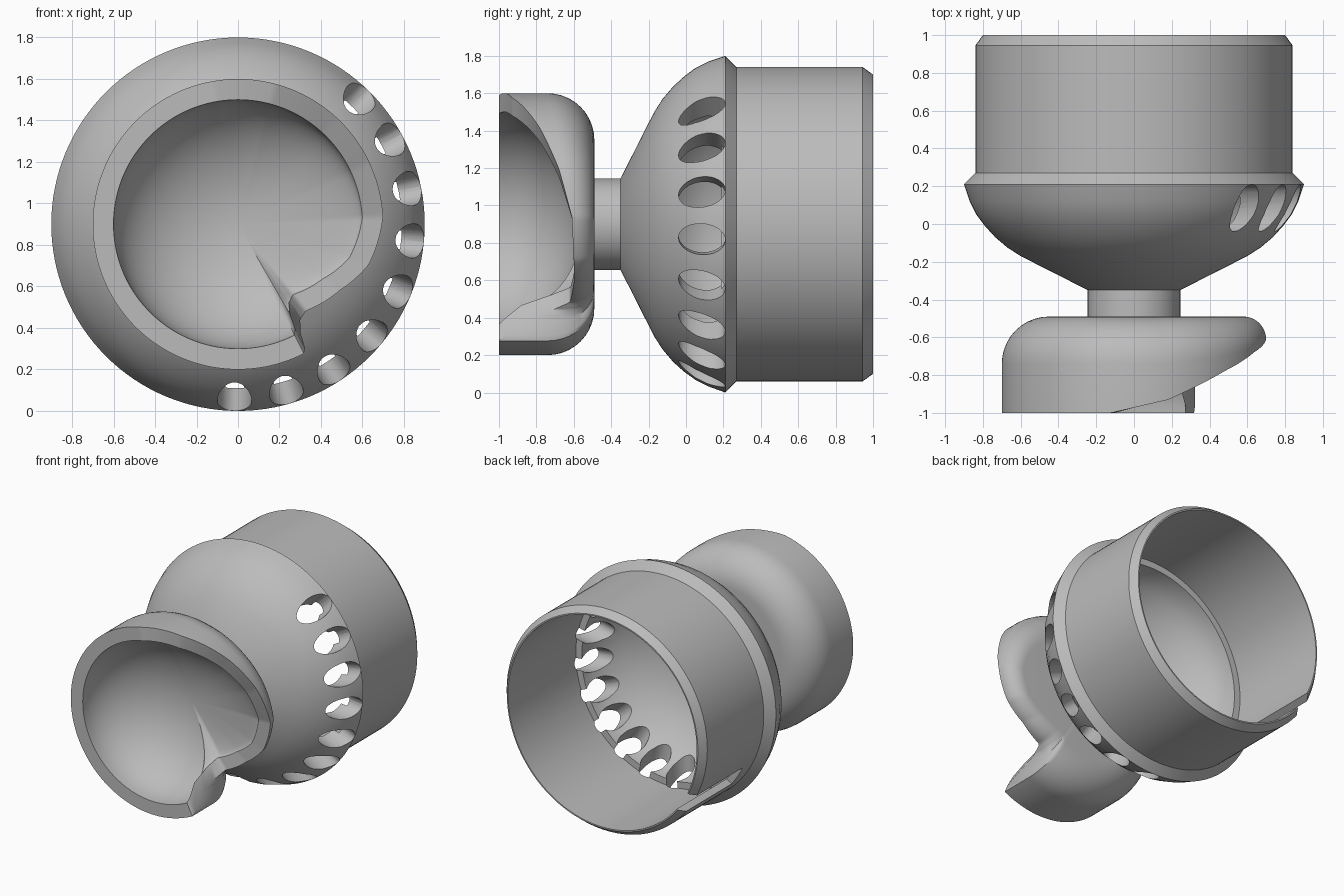
import bpy, bmesh
from math import sin, cos, pi, radians, sqrt
from mathutils import Matrix, Vector

if "Cube" in bpy.data.objects:
    bpy.data.objects.remove(bpy.data.objects["Cube"])

AXIS_Z = 0.9
gray = bpy.data.materials.new("plain gray")
gray.use_nodes = True
gray.diffuse_color = (0.5, 0.5, 0.5, 1)
gray.node_tree.nodes["Principled BSDF"].inputs["Base Color"].default_value = (0.5, 0.5, 0.5, 1)


def finish(name, bm, angle=30):
    bmesh.ops.remove_doubles(bm, verts=bm.verts, dist=1e-5)
    bmesh.ops.recalc_face_normals(bm, faces=bm.faces)
    mesh = bpy.data.meshes.new(name)
    bm.to_mesh(mesh)
    bm.free()
    mesh.materials.append(gray)
    ob = bpy.data.objects.new(name, mesh)
    bpy.context.collection.objects.link(ob)
    smooth(ob, angle)
    return ob


def smooth(ob, angle):
    bpy.ops.object.select_all(action='DESELECT')
    ob.select_set(True)
    bpy.context.view_layer.objects.active = ob
    bpy.ops.object.shade_smooth_by_angle(angle=radians(angle))


def sweep(name, profile_at, steps, closed=False, angle=30):
    """Turn a profile of (radius, y) points, which may vary by angle, about the y axis."""
    bm = bmesh.new()
    rings = []
    for i in range(steps):
        a = 2 * pi * i / steps
        rings.append([bm.verts.new((r * cos(a), y, AXIS_Z + r * sin(a)))
                      for r, y in profile_at(a)])
    count = len(rings[0])
    for i in range(steps):
        p, q = rings[i], rings[(i + 1) % steps]
        for j in range(count if closed else count - 1):
            k = (j + 1) % count
            bm.faces.new((p[j], p[k], q[k], q[j]))
    return finish(name, bm, angle)


# Housing: open sleeve at the back, dome at the front
outer = [(0.80, 1), (0.84, 0.945), (0.84, 0.27), (0.90, 0.21), (0.87, 0.12), (0.835, 0.05),
         (0.79, -0.01), (0.735, -0.07), (0.67, -0.125), (0.60, -0.17), (0.245, -0.35), (0, -0.35)]
inner = [(0, -0.28), (0.25, -0.27), (0.45, -0.19), (0.60, -0.09), (0.69, 0.02),
         (0.73, 0.11), (0.74, 0.19), (0.79, 0.19), (0.79, 1)]
housing = sweep("housing", lambda a: outer + inner, 128, closed=True)

# Cutters: a row of oval vents and one slot in the sleeve
bm = bmesh.new()
for i in range(9):
    turn = Matrix.Rotation(-radians(46 - i * 360 / 21), 4, 'Y')
    place = Matrix.Translation((0, 0, AXIS_Z)) @ turn @ Matrix.Translation((0.8, 0.085, 0))
    shape = Matrix.Diagonal((1, 0.125, 0.083, 1)) @ Matrix.Rotation(pi / 2, 4, 'Y')
    bmesh.ops.create_cone(bm, cap_ends=True, segments=32, radius1=1, radius2=1,
                          depth=0.4, matrix=place @ shape)
turn = Matrix.Rotation(radians(148), 4, 'Y')
bmesh.ops.create_cube(bm, size=1, matrix=Matrix.Translation((0, 0, AXIS_Z)) @ turn
                      @ Matrix.Translation((0.82, 0.75, 0)) @ Matrix.Diagonal((0.3, 0.7, 0.17, 1)))
cutter = finish("vent_cutter", bm)
cutter.hide_render = True
cut = housing.modifiers.new("vents", 'BOOLEAN')
cut.operation, cut.solver, cut.object = 'DIFFERENCE', 'EXACT', cutter
bpy.context.view_layer.objects.active = housing
bpy.ops.object.modifier_move_to_index(modifier="vents", index=0)
bpy.ops.object.modifier_apply(modifier="vents")
bpy.data.objects.remove(cutter)
smooth(housing, 30)

# Neck between the housing and the scoop
sweep("neck", lambda a: [(0, -0.52), (0.245, -0.52), (0.245, -0.33), (0, -0.33)], 64)

# Scoop: bowl whose rim falls away to an open mouth; rows are angle, rim y, radius, back rounding
KEYS = [(-62, -1, 0.70, 0.25), (-60, -0.88, 0.60, 0.2), (-57, -0.72, 0.55, 0.14),
        (-52, -0.62, 0.53, 0.11), (-33, -0.6, 0.585, 0.11), (-17, -0.6, 0.66, 0.11),
        (3, -0.61, 0.70, 0.12), (25, -0.68, 0.70, 0.16), (47, -0.78, 0.70, 0.21),
        (75, -0.93, 0.70, 0.25), (100, -1, 0.70, 0.25), (298, -1, 0.70, 0.25)]
BACK, FLOOR = -0.49, -0.56


def scoop_profile(a):
    deg = (a * 180 / pi + 62) % 360 - 62
    for lo, hi in zip(KEYS, KEYS[1:]):
        if deg <= hi[0]:
            t = (deg - lo[0]) / (hi[0] - lo[0])
            rim, rad, bev = [u + (v - u) * t for u, v in zip(lo[1:], hi[1:])]
            break
    bev = min(bev, BACK - rim)
    pts = [(0, BACK)]
    for i in range(11):
        b = pi / 2 * i / 10
        pts.append((rad - bev + bev * sin(b), BACK - bev + bev * cos(b)))
    pts.append((rad, rim))
    for i in range(17):
        b = pi / 2 * i / 16
        pts.append(((rad - 0.1) * cos(b), rim + (FLOOR - rim) * sin(b)))
    return pts


sweep("scoop", scoop_profile, 240, angle=40)
